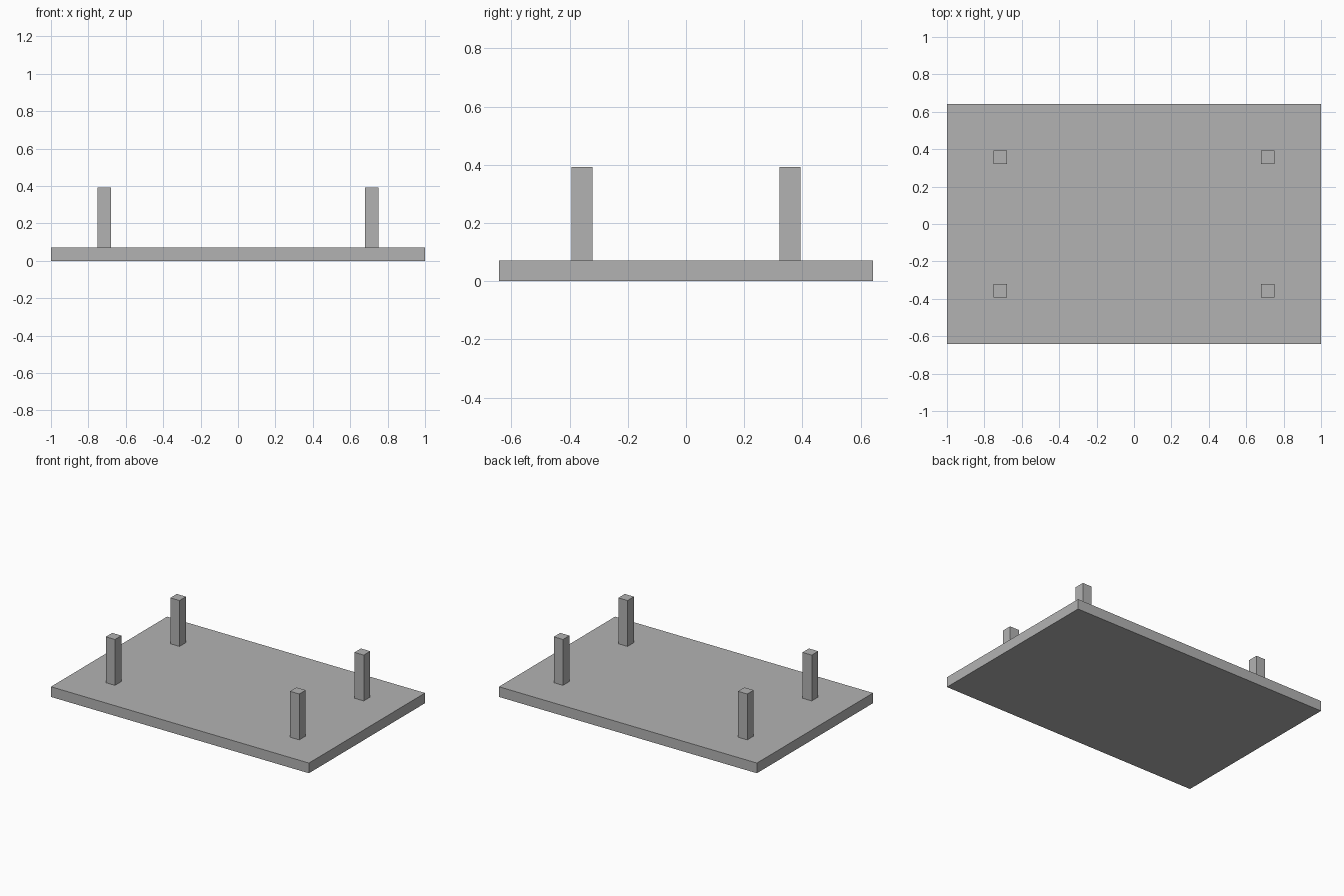
import bpy

# Remove the default cube
default = bpy.data.objects.get("Cube")
if default:
    bpy.data.objects.remove(default, do_unlink=True)

UNIT = 1 / 14  # thickness of the slab and of each post

grey = bpy.data.materials.new("plain grey")
grey.use_nodes = True
colour = (0.45, 0.45, 0.45, 1)
grey.diffuse_color = colour
grey.node_tree.nodes["Principled BSDF"].inputs["Base Color"].default_value = colour


def box(name, size, x, y, bottom):
    """Flat-sided box standing on the given height."""
    bpy.ops.mesh.primitive_cube_add(size=1, location=(x, y, bottom + size[2] / 2))
    obj = bpy.context.object
    obj.name = name
    obj.scale = size
    bpy.ops.object.transform_apply(location=False, rotation=False, scale=True)
    obj.data.materials.append(grey)
    return obj


# Flat slab
box("slab", (28 * UNIT, 18 * UNIT, UNIT), 0, 0, 0)

# Four square posts standing on the slab
for side, sx in (("left", 1), ("right", -1)):
    for end, sy in (("front", -1), ("back", 1)):
        box(f"{end}_{side}_post", (UNIT, UNIT, 4.5 * UNIT),
            sx * 10 * UNIT, sy * 5 * UNIT, UNIT)
